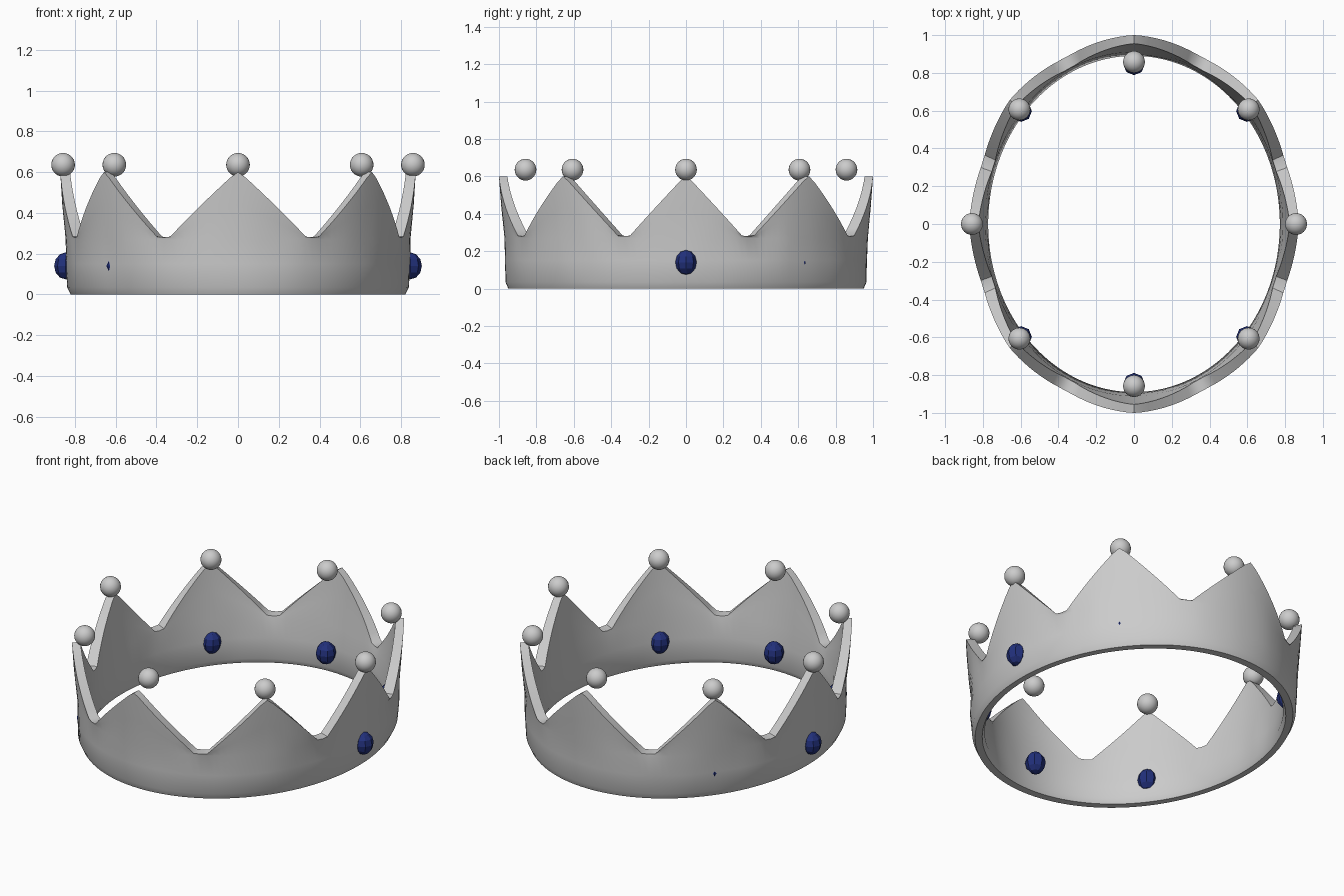
import bpy, bmesh, math, random

if "Cube" in bpy.data.objects:
    bpy.data.objects.remove(bpy.data.objects["Cube"])

random.seed(4)


def material(name, rgb):
    m = bpy.data.materials.new(name)
    m.diffuse_color = (*rgb, 1)
    m.use_nodes = True
    m.node_tree.nodes["Principled BSDF"].inputs["Base Color"].default_value = m.diffuse_color
    return m


silver = material("silver", (0.6, 0.6, 0.6))
blue = material("sapphire blue", (0.016, 0.03, 0.2))


def oval(a, rx, ry):
    """Point on an oval at true angle a, measured from the +y axis."""
    s, c = math.sin(a), math.cos(a)
    r = 1 / math.hypot(s / rx, c / ry)
    return r * s, r * c


# Crown wall: closed cross-section swept round an oval, its top following eight peaks
STEPS = 10                       # columns per half peak
COLS = 16 * STEPS
VALLEY, PEAK = 0.28, 0.6
dents = [[random.uniform(-0.006, 0.006) for _ in range(COLS // 4)] for _ in range(2)]


def dent(row, i):
    k, f = divmod(i, 4)
    d = dents[row]
    return d[k] * (1 - f / 4) + d[(k + 1) % len(d)] * f / 4


def section(u):
    """(rx, ry, z, dent row) round the wall; u = 0 in a valley, 1 at a peak."""
    h = max(0, (u - 0.09) / 0.91)
    h = min(h, 0.975)
    top = VALLEY + (PEAK - VALLEY) * h / 0.975
    mid = (VALLEY + top) / 2
    k = h / 0.975
    o = 0.02 * k                 # peaks flare outwards
    return [(0.785, 0.905, 0.0, None), (0.82, 0.95, 0.0, None),
            (0.838, 0.965, 0.035, None), (0.845, 0.97, 0.15, 0),
            (0.848, 0.972, VALLEY - 0.01, 1),
            (0.85 + o * 0.6, 0.974 + o * 0.7, mid, None),
            (0.852 + o, 0.976 + o * 1.2, top, None),
            (0.79 + o * 1.7, 0.915 + o * 2.0, top, None),
            (0.79 + o, 0.915 + o * 1.1, mid, None),
            (0.788, 0.91, VALLEY - 0.01, None),
            (0.78, 0.9, 0.15, 0), (0.772, 0.89, 0.03, None)]


bm = bmesh.new()
rings = []
for i in range(COLS):
    a = math.tau * i / COLS
    p = (i % (2 * STEPS)) / STEPS
    u = abs(1 - p)               # a peak every 45 degrees, starting on +y
    ring = []
    for rx, ry, z, row in section(u):
        d = 0 if row is None else dent(row, i)
        x, y = oval(a, rx + d, ry + d)
        ring.append(bm.verts.new((x, y, z)))
    rings.append(ring)
for i in range(COLS):
    r, s = rings[i], rings[(i + 1) % COLS]
    for j in range(len(r)):
        k = (j + 1) % len(r)
        bm.faces.new((r[j], r[k], s[k], s[j]))
bmesh.ops.recalc_face_normals(bm, faces=bm.faces)
mesh = bpy.data.meshes.new("crown_band")
bm.to_mesh(mesh)
bm.free()
band = bpy.data.objects.new("crown_band", mesh)
bpy.context.collection.objects.link(band)
mesh.materials.append(silver)
bpy.context.view_layer.objects.active = band
band.select_set(True)
bpy.ops.object.shade_smooth_by_angle(angle=math.radians(40))

# Beads over the peaks and gems below them, all on one circle
for i in range(8):
    a = math.tau * i / 8
    x, y = math.sin(a), math.cos(a)
    bpy.ops.mesh.primitive_uv_sphere_add(segments=24, ring_count=14, radius=0.058,
                                         location=(0.858 * x, 0.858 * y, 0.636))
    bead = bpy.context.object
    bead.name = f"bead_{i + 1}"
    bead.data.materials.append(silver)
    bpy.ops.object.shade_smooth()

    bpy.ops.mesh.primitive_uv_sphere_add(segments=8, ring_count=6, radius=0.06,
                                         location=(0.845 * x, 0.845 * y, 0.14),
                                         rotation=(0, 0, -a))
    gem = bpy.context.object
    gem.name = f"gem_{i + 1}"
    gem.scale = (0.95, 0.95, 1.1)
    gem.data.materials.append(blue)
